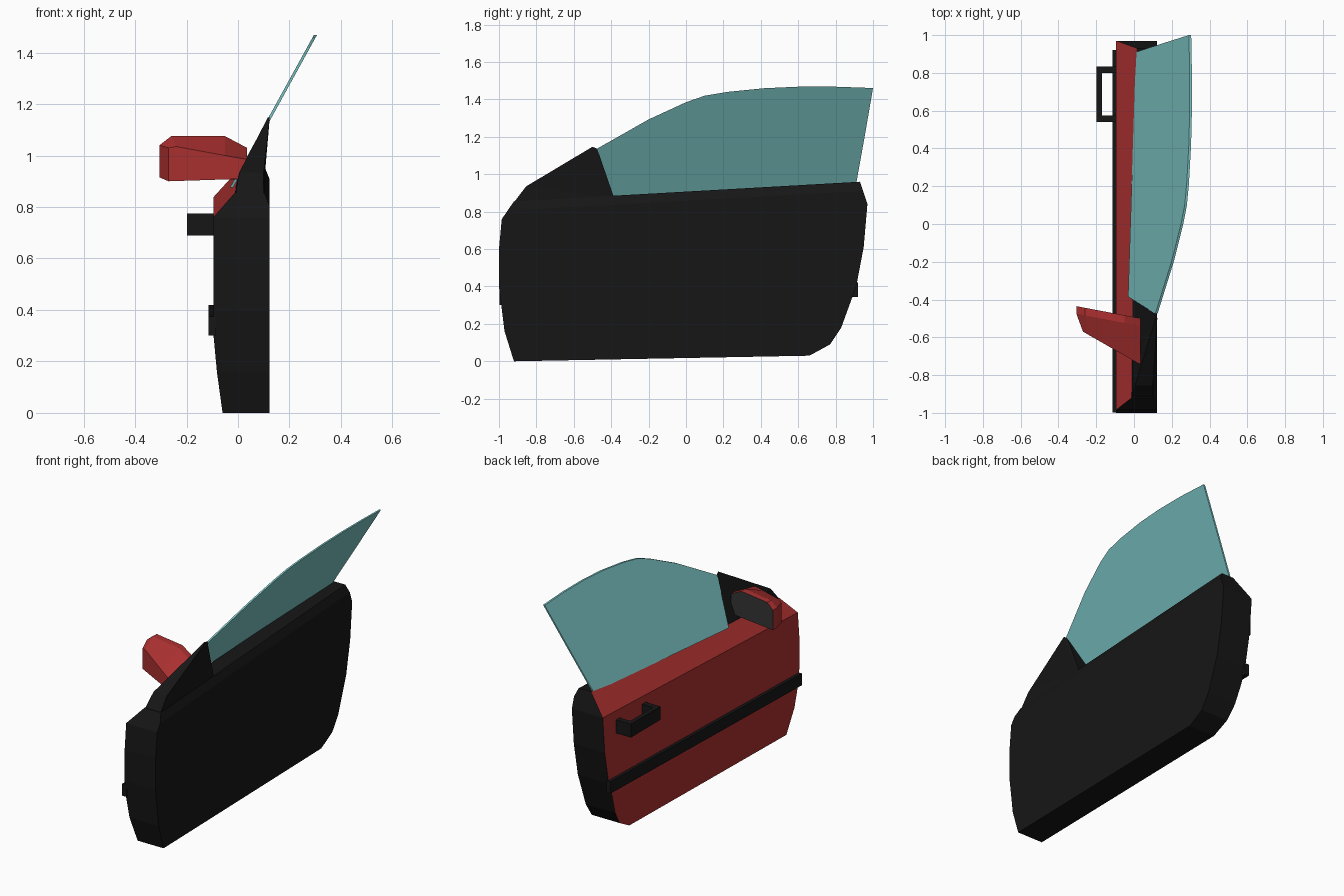
import bpy, bmesh
from mathutils import Vector

if "Cube" in bpy.data.objects:
    bpy.data.objects.remove(bpy.data.objects["Cube"])


def material(name, rgb, alpha=1.0):
    m = bpy.data.materials.new(name)
    m.diffuse_color = (*rgb, alpha)
    m.use_nodes = True
    m.node_tree.nodes["Principled BSDF"].inputs["Base Color"].default_value = m.diffuse_color
    return m


RED = material("red_paint", (0.42, 0.03, 0.03))
BLACK = material("black_trim", (0.008, 0.008, 0.008))
GLASS = material("tinted_glass", (0.2, 0.55, 0.55), 0.8)
GREY = material("mirror_grey", (0.035, 0.035, 0.035))


def loft(rings):
    """Closed solid through rings that all have the same number of points."""
    bm = bmesh.new()
    loops = [[bm.verts.new(p) for p in ring] for ring in rings]
    n = len(loops[0])
    for a, b in zip(loops, loops[1:]):
        for i in range(n):
            j = (i + 1) % n
            bm.faces.new((a[i], a[j], b[j], b[i]))
    bm.faces.new(loops[0][::-1])
    bm.faces.new(loops[-1])
    bmesh.ops.recalc_face_normals(bm, faces=bm.faces)
    return bm


def finish(bm, name, *mats):
    bmesh.ops.recalc_face_normals(bm, faces=bm.faces)
    me = bpy.data.meshes.new(name)
    bm.to_mesh(me)
    bm.free()
    for m in mats:
        me.materials.append(m)
    ob = bpy.data.objects.new(name, me)
    bpy.context.collection.objects.link(ob)
    return ob


def sheet(outline, outer, inner):
    """Loft a side-view (y, z) outline between two x functions of (y, z)."""
    return loft([[(f(y, z), y, z) for y, z in outline] for f in (outer, inner)])


# Door shell: side profile, with tucked-in sill, sloped shoulder and inner chamfer
def outer_x(y, z):
    waist = 0.80 + 0.04 * y
    if z > waist:
        return -0.095 + 0.9 * (z - waist)
    if z < 0.16:
        return -0.06 - 0.022 * z / 0.16
    return -0.082 - 0.013 * min(1, (z - 0.16) / 0.14)


def inner_x(y, z):
    return 0.122 - 0.4 * max(0, z - (0.858 + 0.055 * y))


shell = [(-0.92, 0), (-0.97, 0.16), (-1, 0.4), (-1, 0.6), (-0.985, 0.76),
         (-0.92, 0.855), (0.93, 0.96), (0.97, 0.84), (0.95, 0.61),
         (0.91, 0.4), (0.83, 0.18), (0.77, 0.09), (0.66, 0.03)]
bm = sheet(shell, lambda y, z: -0.1, lambda y, z: 0.1)
for height, tilt in ((0.16, 0), (0.3, 0), (0.80, 0.04), (0.858, 0.055)):
    bmesh.ops.bisect_plane(bm, geom=bm.verts[:] + bm.edges[:] + bm.faces[:],
                           plane_co=(0, 0, height), plane_no=(0, -tilt, 1))
for v in bm.verts:
    v.co.x = (outer_x if v.co.x < 0 else inner_x)(v.co.y, v.co.z)
bm.normal_update()
for f in bm.faces:
    f.material_index = 1 if f.normal.x < -0.4 else 0
finish(bm, "door_shell", BLACK, RED)

# Triangular corner panel in front of the window
def sail_x(y, z):
    return max(-0.01, 0.52 * (z - 0.925))


sail = [(-0.92, 0.85), (-0.855, 0.935), (-0.5, 1.147), (-0.475, 1.137), (-0.385, 0.875)]
bm = sheet(sail, sail_x, lambda y, z: max(0.1, sail_x(y, z) + 0.008))
bmesh.ops.triangulate(bm, faces=[f for f in bm.faces if len(f.verts) > 4])
finish(bm, "corner_panel", BLACK)

# Window glass, leaning inward
window = [(-0.385, 0.875), (-0.475, 1.137), (-0.2, 1.293), (0, 1.385), (0.1, 1.42),
          (0.22, 1.44), (0.42, 1.46), (0.6, 1.468), (0.8, 1.468), (1, 1.461),
          (0.955, 1.2), (0.91, 0.95)]
bm = sheet(window, lambda y, z: 0.55 * (z - 0.925) - 0.004,
           lambda y, z: 0.55 * (z - 0.925) + 0.008)
finish(bm, "window_glass", GLASS)

# Rubbing strip along the outer skin
strip = [(-0.997, 0.30), (-0.997, 0.375), (0.92, 0.42), (0.92, 0.345)]
finish(sheet(strip, lambda y, z: -0.115, lambda y, z: -0.085), "side_strip", BLACK)

# U-shaped pull handle, extruded upward
grip = [(-0.085, 0.54), (-0.198, 0.54), (-0.198, 0.835), (-0.085, 0.835),
        (-0.085, 0.80), (-0.17, 0.80), (-0.17, 0.575), (-0.085, 0.575)]
finish(loft([[(x, y, z) for x, y in grip] for z in (0.69, 0.775)]), "handle", BLACK)

# Wing mirror: tapered housing with a grey rear face
back = [(-0.305, 0.915), (-0.305, 1.04), (-0.26, 1.075),
        (-0.05, 1.075), (0.035, 1.03), (0.035, 0.905)]
nose = [(-0.27, 0.9), (-0.27, 1.03), (-0.24, 1.035),
        (-0.05, 1.0), (0.035, 0.985), (0.035, 0.91)]
rear = [(x, -0.435 - 0.19 * (x + 0.305), z) for x, z in back]
middle = [(x, y - 0.04, z) for x, y, z in rear]
front = [(x, -0.57 - 0.575 * (x + 0.27), z) for x, z in nose]
bm = loft([front, middle, rear])
for f in bm.faces:
    f.material_index = 1 if f.normal.y > 0.8 else 0
finish(bm, "wing_mirror", RED, GREY)
